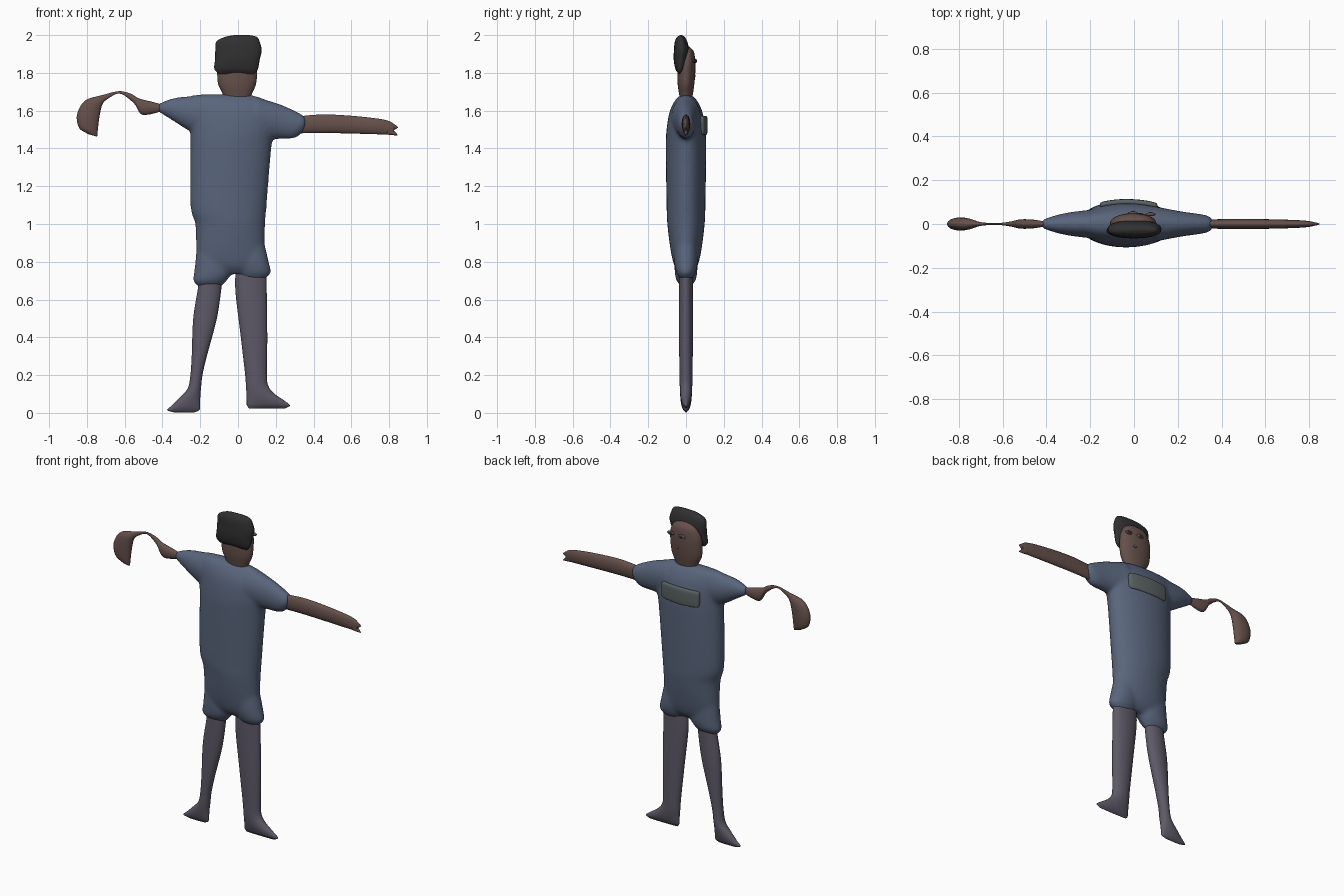
import bpy, bmesh, math
from mathutils import Vector


def material(name, rgb):
    m = bpy.data.materials.new(name)
    m.diffuse_color = (*rgb, 1)
    return m


BLUE = material("blue cloth", (0.10, 0.13, 0.20))
GREY = material("trouser grey", (0.11, 0.10, 0.135))
SKIN = material("skin", (0.13, 0.08, 0.07))
DARK = material("dark hair", (0.03, 0.03, 0.03))
PATCH = material("patch grey", (0.10, 0.125, 0.125))


def spline(p0, p1, p2, p3, t):
    return 0.5 * (2 * p1 + (p2 - p0) * t + (2 * p0 - 5 * p1 + 4 * p2 - p3) * t * t
                  + (3 * p1 - p0 - 3 * p2 + p3) * t ** 3)


def loft(name, strips, mat, power=1.0, remesh=False, sides=28, steps=6):
    """Each section: edge point a (x, z), edge point b (x, z), half depth, optional y."""
    bm = bmesh.new()
    for strip in strips:
        keys = [Vector((*s, 0.0)[:6]) for s in strip]
        n = len(keys)
        path = []
        for i in range(n - 1):
            q = [keys[min(max(i + k, 0), n - 1)] for k in (-1, 0, 1, 2)]
            path += [spline(*q, j / steps) for j in range(steps)]
        path.append(keys[-1])
        rings = []
        for ax, az, bx, bz, d, y in path:
            ring = []
            for k in range(sides):
                a = 2 * math.pi * k / sides
                c = math.copysign(abs(math.cos(a)) ** power, math.cos(a))
                s = math.copysign(abs(math.sin(a)) ** power, math.sin(a))
                ring.append(bm.verts.new(((ax + bx) / 2 + c * (bx - ax) / 2, y + d * s,
                                          (az + bz) / 2 + c * (bz - az) / 2)))
            rings.append(ring)
        for r, t in zip(rings, rings[1:]):
            for k in range(sides):
                m = (k + 1) % sides
                bm.faces.new((r[k], r[m], t[m], t[k]))
        bm.faces.new(rings[0])
        bm.faces.new(rings[-1])
    bmesh.ops.recalc_face_normals(bm, faces=bm.faces)
    me = bpy.data.meshes.new(name)
    bm.to_mesh(me)
    bm.free()
    for p in me.polygons:
        p.use_smooth = True
    me.materials.append(mat)
    ob = bpy.data.objects.new(name, me)
    bpy.context.collection.objects.link(ob)
    if remesh:
        r = ob.modifiers.new("fuse", 'REMESH')
        r.mode, r.voxel_size, r.use_smooth_shade = 'VOXEL', 0.01, True
        s = ob.modifiers.new("soften", 'SMOOTH')
        s.factor, s.iterations = 0.5, 8
    return ob


def level(rows):
    """Horizontal sections from rows of z, left x, right x, depth, optional y."""
    return [(l, z, r, z, *rest) for z, l, r, *rest in rows]


def upright(rows):
    """Vertical sections from rows of x, low z, high z, depth, optional y."""
    return [(x, lo, x, hi, *rest) for x, lo, hi, *rest in rows]


# Shirt and shorts, fused into one soft body
loft("shirt_and_shorts", [
    level([(1.687, -.20, .04, .015), (1.665, -.28, .13, .05), (1.6, -.27, .2, .085),
           (1.5, -.255, .195, .103), (1.4, -.252, .177, .107), (1.1, -.252, .152, .103),
           (1.0, -.227, .144, .099), (.87, -.222, .142, .083), (.78, -.22, .15, .062),
           (.735, -.19, .12, .03)]),
    level([(.85, -.222, -.03, .06), (.75, -.232, -.03, .06), (.7, -.238, -.06, .05),
           (.667, -.21, -.09, .022)]),
    level([(.9, -.03, .14, .06), (.8, -.02, .163, .062), (.74, 0, .173, .05),
           (.7, .03, .13, .022)]),
    upright([(-.42, 1.592, 1.638, .02), (-.35, 1.55, 1.664, .042),
             (-.27, 1.5, 1.676, .057), (-.15, 1.45, 1.682, .07)]),
    upright([(.36, 1.52, 1.555, .015), (.345, 1.49, 1.575, .035), (.3, 1.455, 1.6, .046),
             (.22, 1.45, 1.635, .057), (.1, 1.45, 1.672, .08)]),
], BLUE, remesh=True)

# Legs with sideways pointed feet
loft("left_leg", [level([
    (.75, -.2, -.08, .035), (.66, -.212, -.088, .037), (.5, -.237, -.112, .037),
    (.3, -.245, -.165, .034), (.2, -.252, -.188, .032), (.13, -.266, -.196, .032),
    (.08, -.31, -.2, .03), (.04, -.35, -.201, .024), (.015, -.375, -.204, .014),
    (.003, -.34, -.23, .003)])], GREY)
loft("right_leg", [level([
    (.78, -.01, .15, .035), (.65, -.014, .152, .037), (.4, .015, .155, .037),
    (.2, .038, .153, .034), (.14, .042, .162, .033), (.1, .045, .195, .031),
    (.065, .046, .245, .026), (.04, .047, .275, .017), (.024, .06, .25, .003)])], GREY)

# Straight arm with a notched end, and the bent ribbon-like arm
loft("right_arm", [
    upright([(.32, 1.48, 1.57, .02), (.45, 1.482, 1.58, .023), (.6, 1.479, 1.573, .022),
             (.74, 1.475, 1.558, .018), (.8, 1.473, 1.545, .013), (.825, 1.472, 1.53, .008)]),
    upright([(.79, 1.5, 1.545, .012), (.825, 1.498, 1.53, .008), (.846, 1.509, 1.514, .002)]),
    upright([(.79, 1.473, 1.51, .012), (.825, 1.47, 1.494, .008), (.844, 1.469, 1.474, .002)]),
], SKIN)
loft("left_arm", [[
    (-.40, 1.598, -.40, 1.632, .01), (-.47, 1.58, -.455, 1.647, .02),
    (-.515, 1.583, -.525, 1.665, .021), (-.552, 1.64, -.568, 1.69, .012),
    (-.625, 1.69, -.63, 1.703, .004), (-.69, 1.662, -.72, 1.682, .009),
    (-.718, 1.632, -.81, 1.653, .025), (-.733, 1.57, -.852, 1.58, .03),
    (-.742, 1.5, -.842, 1.51, .026), (-.745, 1.466, -.80, 1.48, .014),
    (-.75, 1.464, -.78, 1.472, .002)]], SKIN)

# Head and hair cap
loft("head", [level([
    (1.65, -.07, .06, .03), (1.69, -.082, .074, .037), (1.74, -.105, .095, .044),
    (1.8, -.11, .101, .047, .002), (1.86, -.105, .1, .044, .005),
    (1.91, -.08, .08, .034, .008), (1.935, -.045, .045, .016, .006),
    (1.942, -.01, .01, .003, .005)])], SKIN)
loft("hair", [level([
    (1.795, -.1, .085, .004, -.035), (1.82, -.125, .105, .024, -.032),
    (1.87, -.122, .115, .037, -.028), (1.92, -.12, .125, .04, -.024),
    (1.965, -.115, .115, .033, -.026), (1.99, -.07, .1, .02, -.027),
    (2.0, -.02, .06, .004, -.027)])], DARK, power=.85)


def bead(name, x, y, z, rx, ry, rz, mat):
    bpy.ops.mesh.primitive_uv_sphere_add(segments=16, ring_count=10, location=(x, y, z))
    ob = bpy.context.object
    ob.name, ob.scale = name, (rx, ry, rz)
    ob.data.materials.append(mat)
    bpy.ops.object.shade_smooth()


# Facial features on the +y side
for side, x, y in (("inner", -.005, .049), ("outer", .075, .044)):
    bead(side + "_eye", x, y, 1.863, .024, .008, .012, SKIN)
    bead(side + "_pupil", x, y + .006, 1.863, .012, .004, .008, DARK)
bead("mouth", .03, .046, 1.785, .012, .005, .008, SKIN)

# Curved patch on the +y side of the chest
loft("chest_patch", [upright([
    (-.155, 1.5, 1.55, .004, .086), (-.145, 1.475, 1.57, .012, .089),
    (-.09, 1.472, 1.572, .013, .098), (-.025, 1.47, 1.573, .013, .101),
    (.05, 1.472, 1.572, .013, .095), (.098, 1.475, 1.57, .012, .085),
    (.108, 1.5, 1.55, .004, .081)])], PATCH, power=.5)
